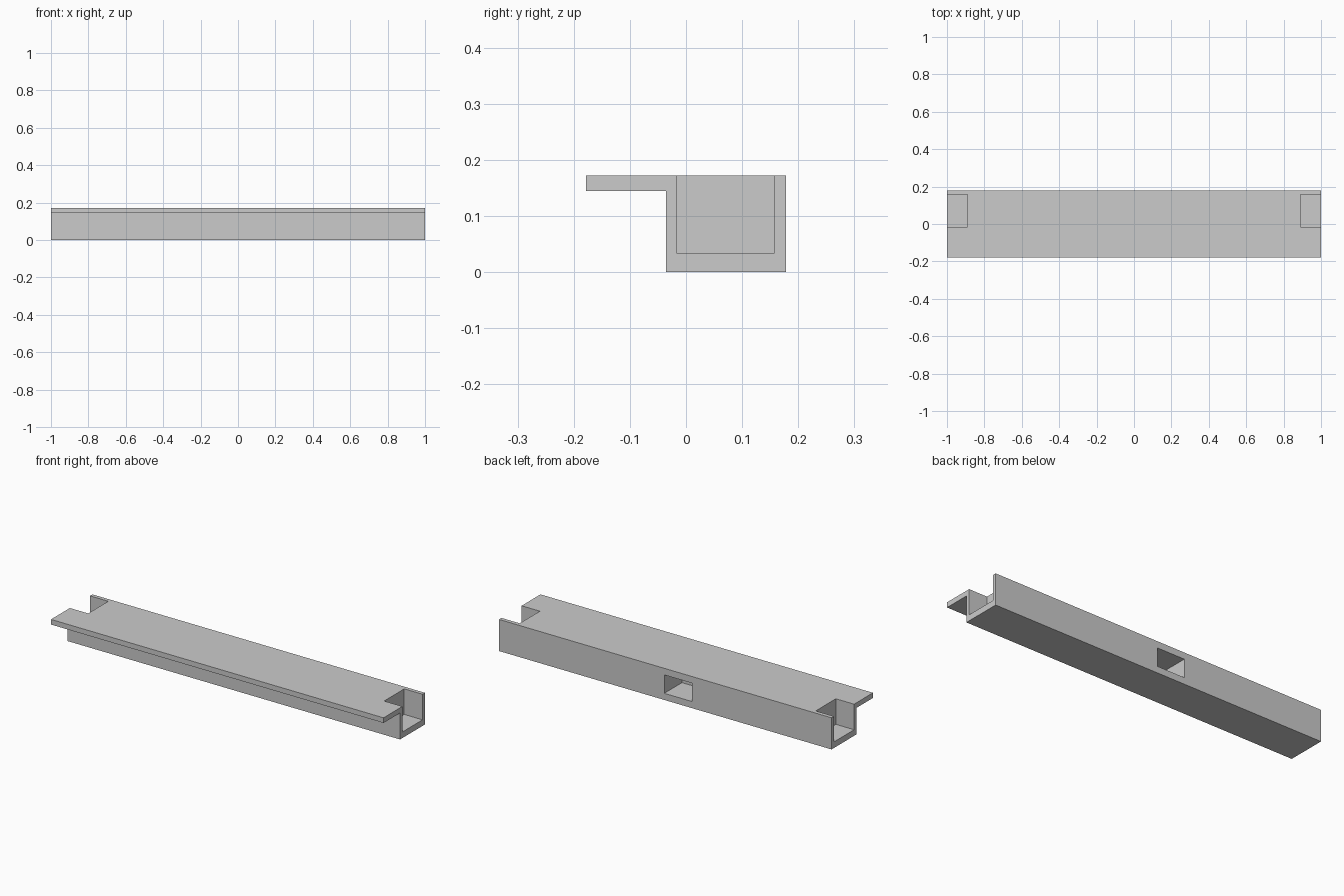
import bpy
import bmesh

cube = bpy.data.objects.get("Cube")
if cube:
    bpy.data.objects.remove(cube, do_unlink=True)

grey = bpy.data.materials.new("plain_grey")
grey.use_nodes = True
colour = (0.6, 0.6, 0.6, 1)
grey.diffuse_color = colour
grey.node_tree.nodes["Principled BSDF"].inputs["Base Color"].default_value = colour


def extrude_profile(name, profile, x0, x1):
    """Extrude a (y, z) outline along x."""
    bm = bmesh.new()
    face = bm.faces.new([bm.verts.new((x0, y, z)) for y, z in profile])
    moved = bmesh.ops.extrude_face_region(bm, geom=[face])["geom"]
    verts = [v for v in moved if isinstance(v, bmesh.types.BMVert)]
    bmesh.ops.translate(bm, verts=verts, vec=(x1 - x0, 0, 0))
    bmesh.ops.recalc_face_normals(bm, faces=bm.faces)
    mesh = bpy.data.meshes.new(name)
    bm.to_mesh(mesh)
    bm.free()
    mesh.materials.append(grey)
    obj = bpy.data.objects.new(name, mesh)
    bpy.context.collection.objects.link(obj)
    return obj


def cut_box(target, name, x, y, z):
    """Cut a box, given as ranges, out of the target."""
    outline = [(y[0], z[0]), (y[1], z[0]), (y[1], z[1]), (y[0], z[1])]
    cutter = extrude_profile(name, outline, *x)
    cutter.hide_render = True
    mod = target.modifiers.new(name, 'BOOLEAN')
    mod.operation = 'DIFFERENCE'
    mod.solver = 'EXACT'
    mod.object = cutter
    bpy.context.view_layer.objects.active = target
    bpy.ops.object.modifier_apply(modifier=name)
    bpy.data.objects.remove(cutter, do_unlink=True)


# Beam with a thin flange along the front of its top
beam = extrude_profile("flanged_beam", [
    (-0.036, 0), (0.178, 0), (0.178, 0.172),
    (-0.178, 0.172), (-0.178, 0.144), (-0.036, 0.144)], -1, 1)

# Open channel at each end
for side in (-1, 1):
    ends = sorted((side * 0.89, side * 1.1))
    cut_box(beam, "end_channel", ends, (-0.016, 0.157), (0.033, 0.3))

# Blind pocket in the back
cut_box(beam, "back_pocket", (-0.16, 0.006), (0.026, 0.3), (0.036, 0.136))
